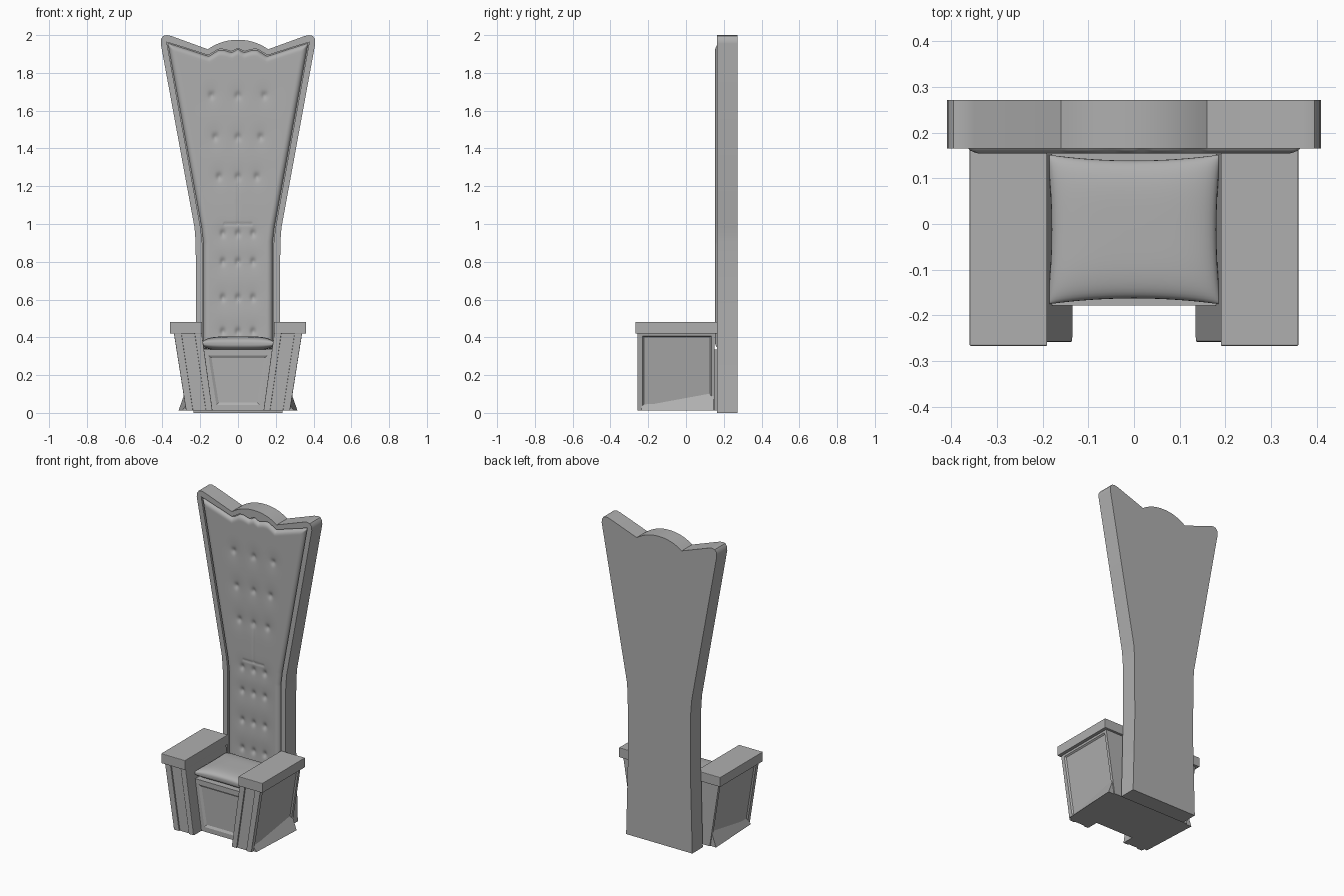
import bpy, bmesh, math
from mathutils import Vector

if "Cube" in bpy.data.objects:
    bpy.data.objects.remove(bpy.data.objects["Cube"])

GREY = bpy.data.materials.new("dark_grey")
GREY.diffuse_color = (0.43, 0.43, 0.43, 1)
GREY.use_nodes = True
GREY.node_tree.nodes["Principled BSDF"].inputs["Base Color"].default_value = GREY.diffuse_color


def finish(name, bm, smooth=False):
    bmesh.ops.recalc_face_normals(bm, faces=bm.faces[:])
    mesh = bpy.data.meshes.new(name)
    bm.to_mesh(mesh)
    bm.free()
    mesh.materials.append(GREY)
    ob = bpy.data.objects.new(name, mesh)
    bpy.context.collection.objects.link(ob)
    bpy.ops.object.select_all(action='DESELECT')
    ob.select_set(True)
    bpy.context.view_layer.objects.active = ob
    if smooth:
        bpy.ops.object.shade_smooth_by_angle(angle=math.radians(40))
    return ob


def lerp_table(t, table):
    """Piecewise linear lookup."""
    for (a, va), (b, vb) in zip(table, table[1:]):
        if t <= b:
            return va + (vb - va) * (t - a) / (b - a)
    return table[-1][1]


def prism(name, outline, y0, y1, panels=(), bevel=0, smooth=False, front=None):
    """Extrude an x-z outline along y; panels = (direction, border, step, depth)."""
    bm = bmesh.new()
    face = bm.faces.new([bm.verts.new((x, y1, z)) for x, z in outline])
    ext = bmesh.ops.extrude_face_region(bm, geom=[face])
    new = [v for v in ext['geom'] if isinstance(v, bmesh.types.BMVert)]
    for v in new:
        v.co.y = y0
        if front:
            v.co.x, v.co.z = front(v.co.x, v.co.z)
    bmesh.ops.recalc_face_normals(bm, faces=bm.faces[:])
    bm.normal_update()
    targets = [(max(bm.faces, key=lambda f: f.normal.dot(Vector(d))), b, s, h)
               for d, b, s, h in panels]
    for f, border, step, depth in targets:
        bmesh.ops.inset_region(bm, faces=[f], thickness=border, use_even_offset=True)
        bmesh.ops.inset_region(bm, faces=[f], thickness=step, depth=-depth,
                               use_even_offset=True)
    ob = finish(name, bm, smooth)
    if bevel:
        m = ob.modifiers.new("bevel", 'BEVEL')
        m.width, m.segments = bevel, 2
    return ob


# Tall back frame
half = [(0.235, 0), (0.222, 0.5), (0.224, 0.9), (0.23, 0.98), (0.409, 1.955),
        (0.407, 1.98), (0.395, 1.996), (0.375, 2.0), (0.35, 1.994), (0.16, 1.925)]
bump = [(0.16 - 0.02 * i, 1.975 - 0.05 * abs(1 - i / 8) ** 2.2) for i in range(1, 16)]
frame = prism("back_frame", half + bump + [(-x, z) for x, z in reversed(half)],
              0.165, 0.272, smooth=True)

# Outline of the padded back
WIDTH = [(0.34, 0.183), (0.9, 0.183), (0.98, 0.192), (1.96, 0.372)]
TOP = [(0, 1.925), (0.09, 1.907), (0.2, 1.919), (0.28, 1.92), (0.43, 1.887), (1, 1.957)]
BOTTOM = 0.34


def pad_point(u, v):
    z = BOTTOM + v * (lerp_table(abs(u), TOP) - BOTTOM)
    return u * lerp_table(z, WIDTH), z


# Recess in the frame for the pad
rim = [pad_point(-1 + i / 30, 1) for i in range(61)]
sides = [0.34, 0.9, 0.98]
g = 0.006
loop = ([(x * (1 + g / 0.37), z + g) for x, z in rim]
        + [(lerp_table(z, WIDTH) + g, z) for z in reversed(sides)]
        + [(-lerp_table(z, WIDTH) - g, z) for z in sides])
cutter = prism("recess_cutter", loop, 0.1, 0.181)
cutter.hide_render = True
mod = frame.modifiers.new("recess", 'BOOLEAN')
mod.operation, mod.object, mod.solver = 'DIFFERENCE', cutter, 'EXACT'
bpy.context.view_layer.objects.active = frame
bpy.ops.object.modifier_apply(modifier=mod.name)
bpy.data.objects.remove(cutter)

# Tufted back pad
ROWS = [(1.68, 0.14), (1.46, 0.12), (1.25, 0.1), (0.95, 0.08),
        (0.8, 0.08), (0.61, 0.08), (0.43, 0.08)]
BUTTONS = [(k * dx, z) for z, dx in ROWS for k in (-1, 0, 1)]


def dent(x, z):
    d = 0
    for bx, bz in BUTTONS:
        r2 = (x - bx) ** 2 + ((z - bz) * 0.75) ** 2
        if r2 < 0.02:
            d += 0.010 * math.exp(-r2 / 0.00018) + 0.004 * math.exp(-r2 / 0.0018)
    if abs(x) < 0.075:
        d += 0.004 * math.exp(-((z - 1.0) / 0.006) ** 2)
    if 1.0 < z < 1.24:
        d += 0.003 * math.exp(-(x / 0.005) ** 2)
    return d


bm = bmesh.new()
NU, NV = 80, 220
grid = []
for j in range(NV + 1):
    row = []
    for i in range(NU + 1):
        u, v = 2 * i / NU - 1, j / NV
        u = math.copysign(1 - (1 - abs(u)) ** 1.2, u)
        x, z = pad_point(u, v)
        edge = min((1 - abs(u)) * lerp_table(z, WIDTH), v * 1.57, (1 - v) * 1.57)
        t = 1 - min(edge / 0.03, 1)
        row.append(bm.verts.new((x, 0.18 - 0.026 * math.sqrt(1 - t * t) + dent(x, z), z)))
    grid.append(row)
for a, b in zip(grid, grid[1:]):
    for i in range(NU):
        bm.faces.new((a[i], a[i + 1], b[i + 1], b[i]))
pad = finish("back_pad", bm)
for p in pad.data.polygons:
    p.use_smooth = True

# Seat base with a stepped front panel
prism("seat_base", [(-0.14, 0.012), (0.14, 0.012), (0.192, 0.335), (-0.192, 0.335)],
      -0.178, 0.17, panels=[((0, -1, 0), 0.03, 0.014, 0.008)])

# Seat cushion, pinched between its corners
bm = bmesh.new()
bmesh.ops.create_cube(bm, size=2)
bmesh.ops.subdivide_edges(bm, edges=bm.edges[:], cuts=27, use_grid_fill=True)
for v in bm.verts:
    a, b, c = v.co
    a, b = math.sin(a * math.pi / 2), math.sin(b * math.pi / 2)
    t = 0.004 + 0.034 * max((1 - a ** 4) * (1 - b ** 4), 0) ** 0.42
    v.co = (0.19 * a * (1 - 0.05 * (1 - b * b)),
            -0.012 + 0.164 * b * (1 - 0.08 * (1 - a * a)),
            0.367 + c * t)
finish("seat_cushion", bm, True)

# Arms: leaning box, front stiles, flared foot and flat armrest on each side
for s, side in ((-1, "left"), (1, "right")):
    def mir(pts):
        return [(s * x, z) for x, z in pts]
    prism(side + "_arm_body",
          mir([(0.135, 0.012), (0.275, 0.012), (0.34, 0.425), (0.192, 0.425)]),
          -0.249, 0.152, panels=[((s, 0, 0), 0.018, 0.008, 0.008)])
    for part, b0, b1, t0, t1 in (("inner", 0.135, 0.17, 0.192, 0.23),
                                 ("outer", 0.238, 0.275, 0.30, 0.34)):
        prism(f"{side}_arm_{part}_stile",
              mir([(b0, 0.012), (b1, 0.012), (t1, 0.425), (t0, 0.425)]),
              -0.258, -0.24, bevel=0.003)
    # The foot flare fades out towards the front
    prism(side + "_arm_foot", mir([(0.26, 0.012), (0.315, 0.012), (0.28, 0.11)]),
          -0.235, 0.145,
          front=lambda x, z: (x * 0.94, 0.012 + (z - 0.012) * 0.45))
    prism(side + "_armrest", mir([(0.19, 0.42), (0.36, 0.42), (0.36, 0.482), (0.19, 0.482)]),
          -0.267, 0.167, bevel=0.003)
